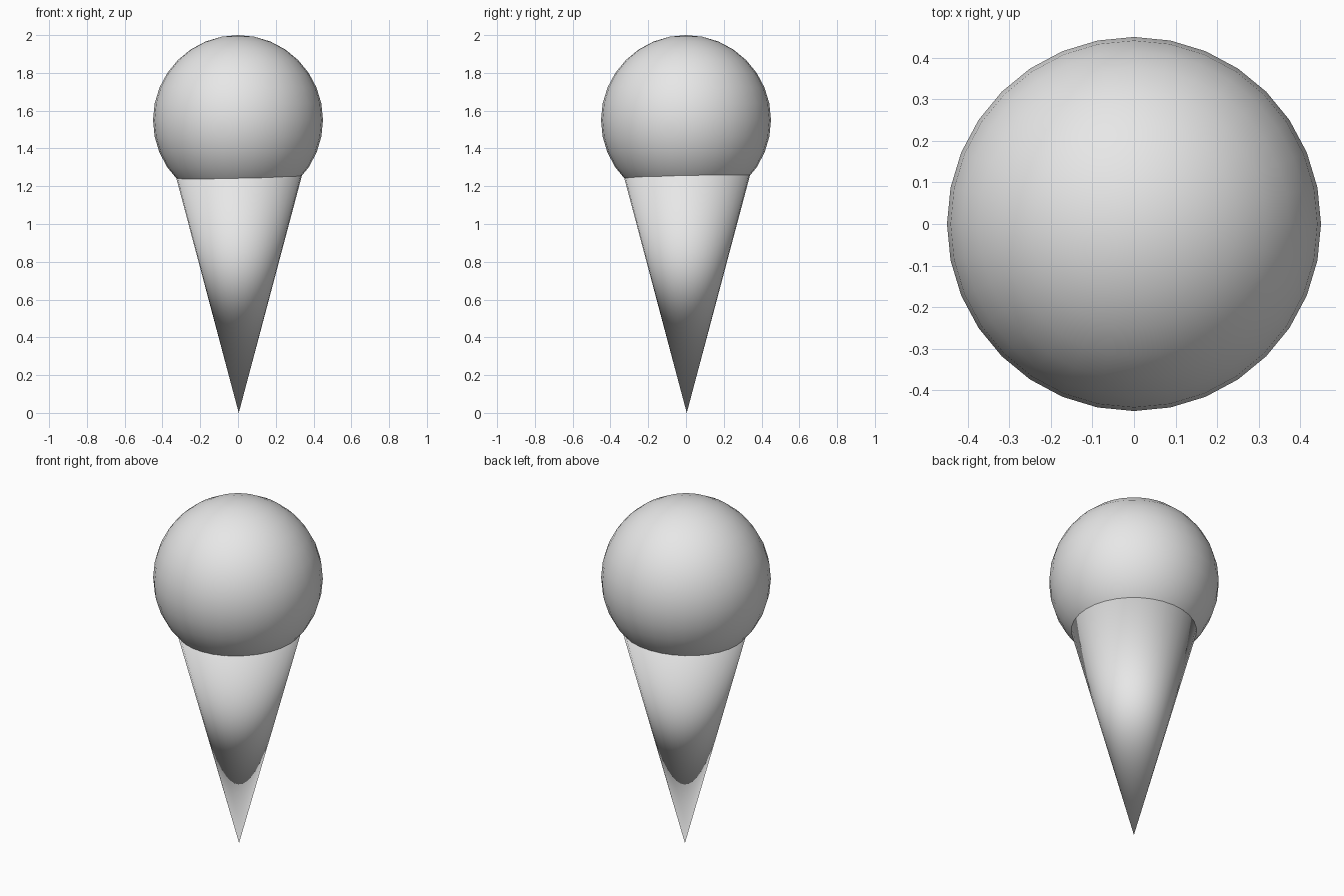
import bpy

default_cube = bpy.data.objects.get("Cube")
if default_cube:
    bpy.data.objects.remove(default_cube, do_unlink=True)

# One plain grey for the whole model
grey = bpy.data.materials.new("light_grey")
grey.use_nodes = True
colour = (0.8, 0.8, 0.8, 1.0)
grey.diffuse_color = colour
grey.node_tree.nodes["Principled BSDF"].inputs["Base Color"].default_value = colour

SCOOP_RADIUS = 0.45
CONE_HEIGHT = 1.3
CONE_RADIUS = 0.346
CONE_OFFSET = 0.004


def finish(name):
    """Name the new part, smooth it and give it its colour."""
    part = bpy.context.object
    part.name = name
    part.data.name = name
    part.data.materials.append(grey)
    bpy.ops.object.shade_smooth()
    return part


# Scoop: a round ball on top
bpy.ops.mesh.primitive_uv_sphere_add(
    segments=32, ring_count=16, radius=SCOOP_RADIUS,
    location=(0, 0, 2 - SCOOP_RADIUS))
finish("scoop")

# Cone: point down, its closed rim hidden inside the scoop
bpy.ops.mesh.primitive_cone_add(
    vertices=32, radius1=0, radius2=CONE_RADIUS, depth=CONE_HEIGHT,
    location=(CONE_OFFSET, CONE_OFFSET, CONE_HEIGHT / 2))
finish("cone")
